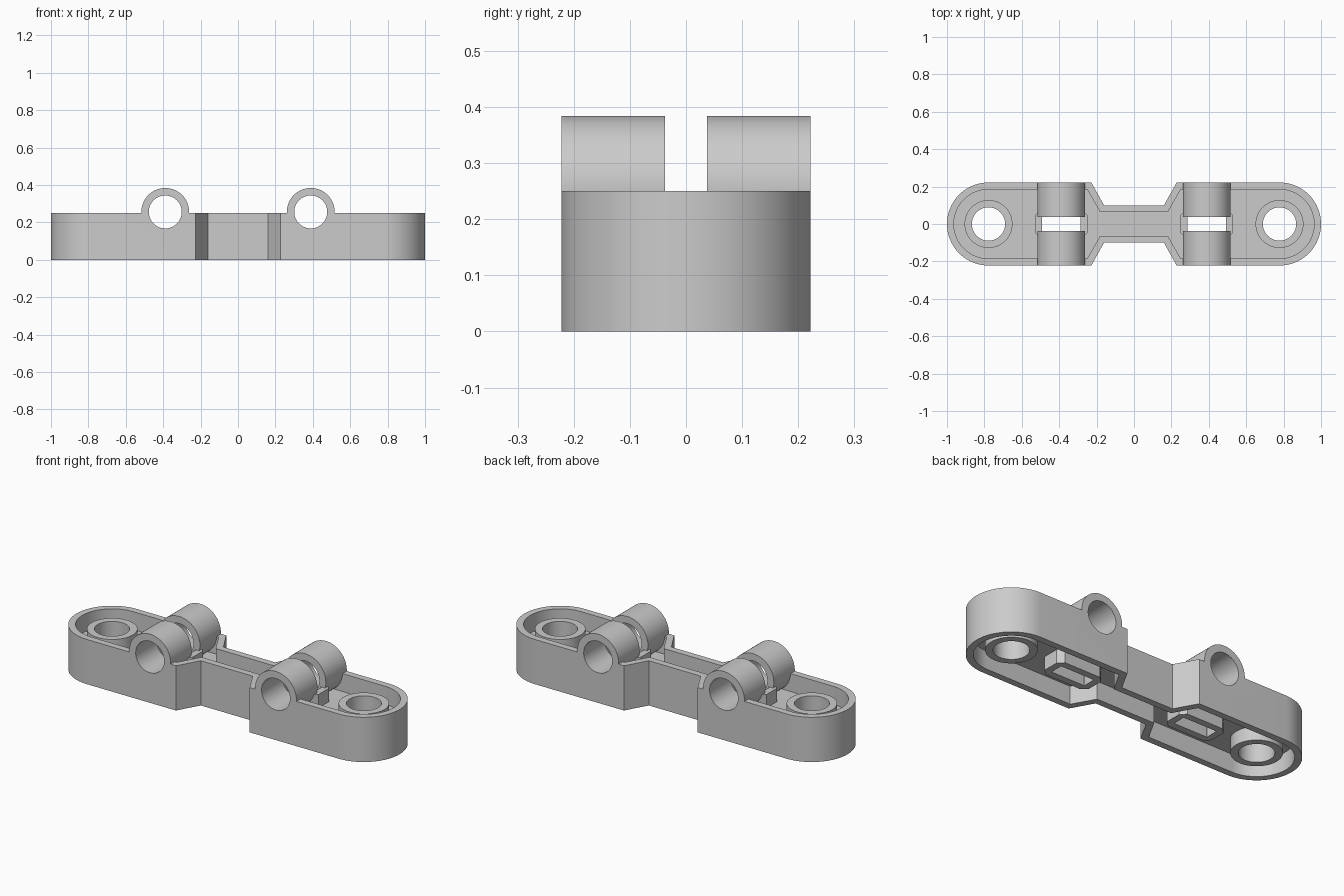
import bpy, bmesh, math
from mathutils import Matrix

if "Cube" in bpy.data.objects:
    bpy.data.objects.remove(bpy.data.objects["Cube"])

HALF_W, END_X, HEIGHT, WALL = 0.222, 0.778, 0.25, 0.037
PIN_X, PIN_Z = 0.389, 0.256


def new_object(name, bm):
    bmesh.ops.recalc_face_normals(bm, faces=bm.faces)
    mesh = bpy.data.meshes.new(name)
    bm.to_mesh(mesh)
    bm.free()
    obj = bpy.data.objects.new(name, mesh)
    bpy.context.collection.objects.link(obj)
    return obj


def prism(name, outline, z0, z1):
    bm = bmesh.new()
    face = bm.faces.new([bm.verts.new((x, y, z0)) for x, y in outline])
    ext = bmesh.ops.extrude_face_region(bm, geom=[face])
    top = [v for v in ext["geom"] if isinstance(v, bmesh.types.BMVert)]
    bmesh.ops.translate(bm, verts=top, vec=(0, 0, z1 - z0))
    return new_object(name, bm)


def cylinder(name, r, length, loc, along_y=False):
    bm = bmesh.new()
    mat = Matrix.Translation(loc)
    if along_y:
        mat = mat @ Matrix.Rotation(math.pi / 2, 4, 'X')
    bmesh.ops.create_cone(bm, cap_ends=True, segments=64, radius1=r, radius2=r,
                          depth=length, matrix=mat)
    return new_object(name, bm)


def combine(target, tool, operation):
    mod = target.modifiers.new("cut", 'BOOLEAN')
    mod.operation, mod.object, mod.solver = operation, tool, 'EXACT'
    bpy.context.view_layer.objects.active = target
    bpy.ops.object.modifier_apply(modifier=mod.name)
    bpy.data.objects.remove(tool)


def link_outline(r, neck_x, neck_y, taper_x):
    """Rounded ends joined by a narrow waist."""
    n = 40
    right = [(neck_x, -neck_y), (taper_x, -r)]
    right += [(END_X + r * math.cos(a), r * math.sin(a))
              for a in (-math.pi / 2 + math.pi * i / n for i in range(n + 1))]
    right += [(taper_x, r), (neck_x, neck_y)]
    return right + [(-x, -y) for x, y in right]


def slot_outline(cx, hx, hy, c):
    """Rectangle with chamfered corners."""
    q = [(hx, -hy + c), (hx, hy - c), (hx - c, hy), (-hx + c, hy)]
    return [(cx + x, y) for x, y in q + [(-x, -y) for x, y in q]]


# Outer shell with a recess above and below the middle web
body = prism("link_body", link_outline(HALF_W, 0.16, 0.10, 0.228), 0, HEIGHT)
inner = link_outline(HALF_W - WALL, 0.181, 0.063, 0.25)
combine(body, prism("top_recess", inner, 0.15, 0.4), 'DIFFERENCE')
combine(body, prism("bottom_recess", inner, -0.1, 0.10), 'DIFFERENCE')

# End bosses, slot collars and paired pin barrels
for s in (-1, 1):
    combine(body, cylinder("end_boss", 0.128, 0.2, (s * END_X, 0, 0.125)), 'UNION')
    combine(body, prism("slot_collar", slot_outline(s * PIN_X, 0.141, 0.075, 0.03),
                        0.025, 0.225), 'UNION')
    for side in (-1, 1):
        combine(body, cylinder("pin_barrel", 0.128, 0.185,
                               (s * PIN_X, side * 0.1295, PIN_Z), True), 'UNION')

# Through holes
for s in (-1, 1):
    combine(body, cylinder("end_hole", 0.089, 1, (s * END_X, 0, 0.125)), 'DIFFERENCE')
    combine(body, cylinder("pin_bore", 0.088, 1, (s * PIN_X, 0, PIN_Z), True), 'DIFFERENCE')
    combine(body, prism("slot_hole", slot_outline(s * PIN_X, 0.104, 0.0365, 0.001),
                        -0.2, 0.6), 'DIFFERENCE')

bpy.ops.object.select_all(action='DESELECT')
body.select_set(True)
bpy.context.view_layer.objects.active = body
bpy.ops.object.shade_smooth_by_angle(angle=math.radians(30))
